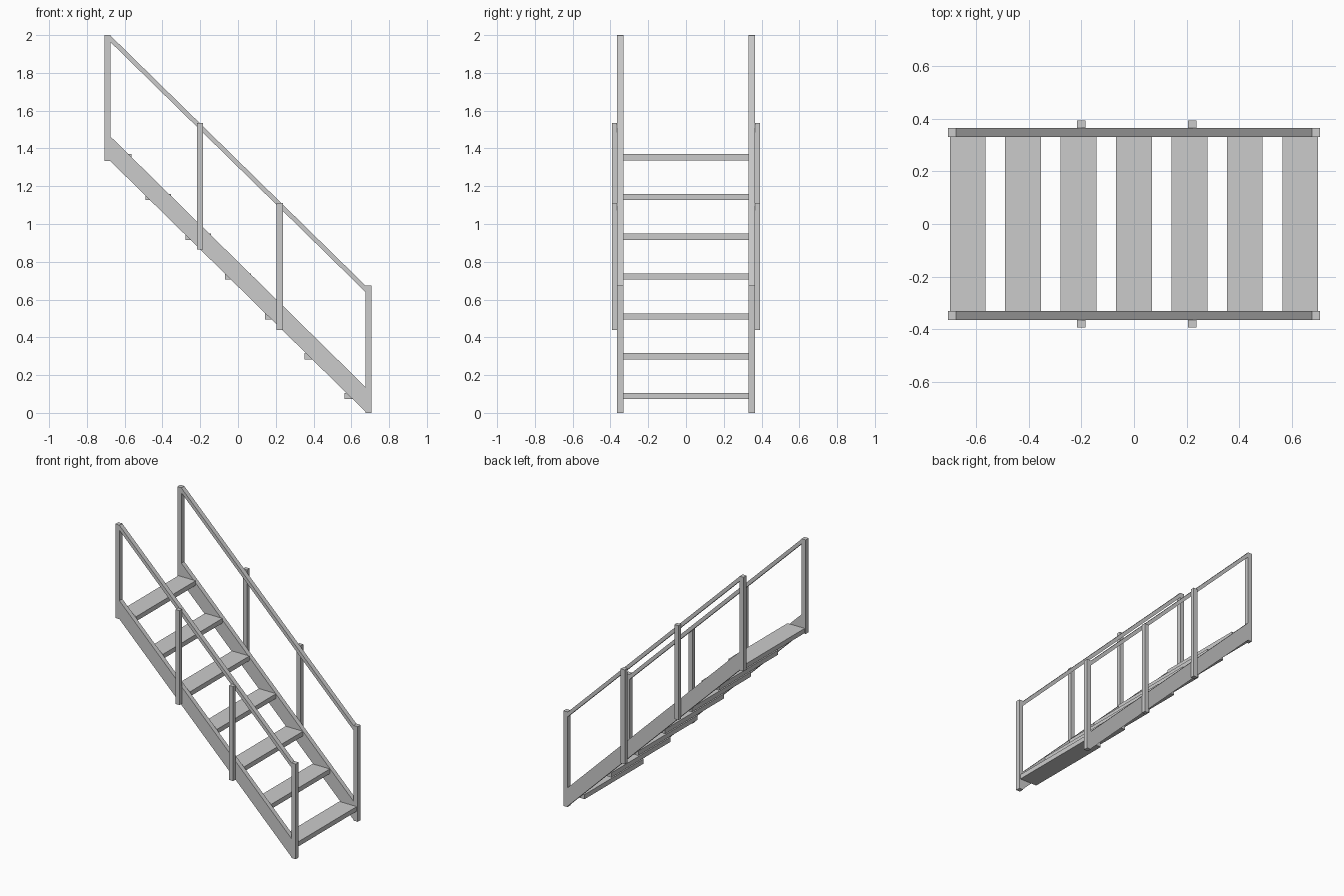
import bpy, bmesh

if "Cube" in bpy.data.objects:
    bpy.data.objects.remove(bpy.data.objects["Cube"])


def prism(name, profile, y0, y1):
    """Extrude an (x, z) outline from y0 to y1."""
    bm = bmesh.new()
    face = bm.faces.new([bm.verts.new((x, y0, z)) for x, z in profile])
    ext = bmesh.ops.extrude_face_region(bm, geom=[face])["geom"]
    moved = [v for v in ext if isinstance(v, bmesh.types.BMVert)]
    bmesh.ops.translate(bm, verts=moved, vec=(0, y1 - y0, 0))
    bmesh.ops.recalc_face_normals(bm, faces=bm.faces)
    mesh = bpy.data.meshes.new(name)
    bm.to_mesh(mesh)
    bm.free()
    obj = bpy.data.objects.new(name, mesh)
    bpy.context.collection.objects.link(obj)
    return obj


def box(name, x0, x1, z0, z1, y0, y1):
    return prism(name, [(x0, z0), (x1, z0), (x1, z1), (x0, z1)], y0, y1)


def sloped(name, x0, x1, top0, top1, height, y0, y1):
    """Inclined bar with vertical end cuts."""
    return prism(name, [(x0, top0 - height), (x1, top1 - height),
                        (x1, top1), (x0, top0)], y0, y1)


INNER, OUTER, MID_OUTER = 0.331, 0.364, 0.393
END = 0.708
POST_W = 0.032
POST_H = 0.67

# Treads
for i in range(7):
    x, z = 0.632 - i * 0.2107, 0.073 + i * 0.2107
    box(f"tread_{i + 1}", x - 0.068, x + 0.068, z, z + 0.033, -INNER, INNER)

# Both sides: stringer, handrail and posts
for side, s in (("front", -1), ("back", 1)):
    ya, yb = s * INNER, s * OUTER
    xi = END - POST_W
    sloped(f"{side}_stringer", -xi, xi, 1.464, 0.136, 0.131, ya, yb)
    sloped(f"{side}_handrail", -xi, xi, 1.998, 0.673, 0.034, ya, yb)
    box(f"{side}_upper_end_post", -END, -xi, 1.333, 2.0, ya, yb)
    box(f"{side}_lower_end_post", xi, END, 0.0, 0.675, ya, yb)
    # Middle posts sit on the outside of the stringer
    for label, x, z in (("upper", -0.2, 0.866), ("lower", 0.221, 0.44)):
        box(f"{side}_{label}_middle_post", x - POST_W / 2, x + POST_W / 2,
            z, z + POST_H, yb, s * MID_OUTER)
